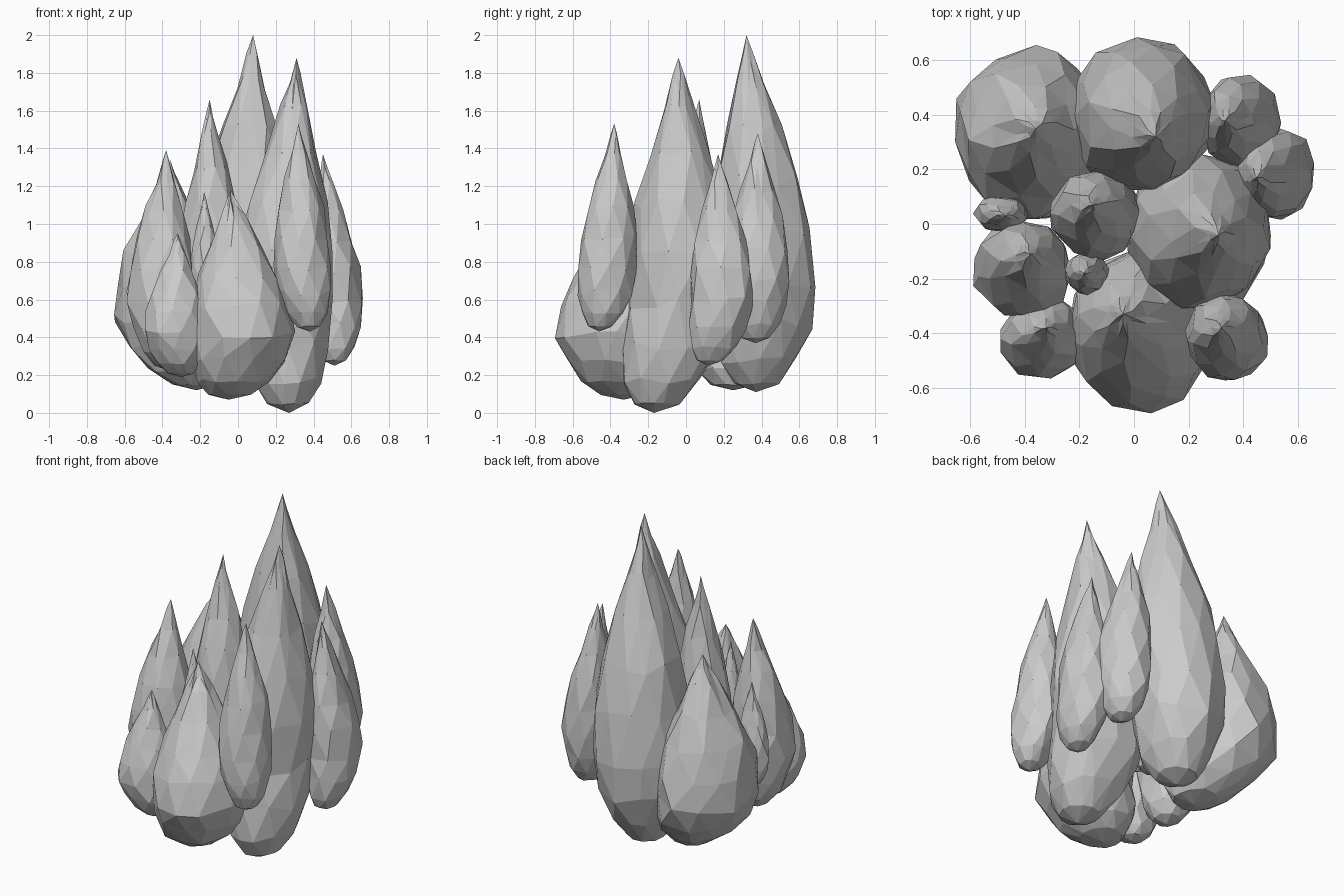
import bpy, bmesh, math, random

if "Cube" in bpy.data.objects:
    bpy.data.objects.remove(bpy.data.objects["Cube"])

random.seed(7)

# Teardrop profile: (height fraction, radius fraction)
PROFILE = [(0.025, 0.42), (0.09, 0.72), (0.19, 0.92), (0.31, 1.0), (0.45, 0.96),
           (0.59, 0.80), (0.73, 0.54), (0.86, 0.27), (0.94, 0.11)]


def bud(name, center, radii, z0, tip, base=None, sides=9):
    """Faceted teardrop whose axis bends from base through center to tip."""
    cx, cy = center
    bx, by = base or center
    tx, ty, tz = tip
    bm = bmesh.new()
    bottom = bm.verts.new((bx, by, z0))
    top = bm.verts.new(tip)
    turn = random.uniform(0, 6.28)
    rings = []
    for i, (t, r) in enumerate(PROFILE):
        # axis position at this height
        if t < 0.31:
            k = (1 - t / 0.31) ** 1.2
            ax, ay = cx + (bx - cx) * k, cy + (by - cy) * k
        else:
            k = (t - 0.31) / 0.69
            ax, ay = cx + (tx - cx) * k, cy + (ty - cy) * k
        ring = []
        for j in range(sides):
            a = turn + 2 * math.pi * (j + 0.5 * (i % 2) + random.uniform(-0.22, 0.22)) / sides
            s = r * random.uniform(0.97, 1.06)
            z = z0 + (tz - z0) * (t + random.uniform(-0.02, 0.02) * min(1, 6 * t))
            z = min(z, tz - 0.03)
            ring.append(bm.verts.new((ax + radii[0] * s * math.cos(a),
                                      ay + radii[1] * s * math.sin(a), z)))
        rings.append(ring)
    for j in range(sides):
        n = (j + 1) % sides
        bm.faces.new((bottom, rings[0][n], rings[0][j]))
        bm.faces.new((rings[-1][j], rings[-1][n], top))
    # staggered triangles between rings
    for i in range(len(rings) - 1):
        lo, hi = rings[i], rings[i + 1]
        for j in range(sides):
            n = (j + 1) % sides
            if i % 2 == 0:
                bm.faces.new((lo[j], lo[n], hi[j]))
                bm.faces.new((lo[n], hi[n], hi[j]))
            else:
                bm.faces.new((lo[j], hi[n], hi[j]))
                bm.faces.new((lo[j], lo[n], hi[n]))
    bmesh.ops.recalc_face_normals(bm, faces=bm.faces)
    me = bpy.data.meshes.new(name)
    bm.to_mesh(me)
    bm.free()
    ob = bpy.data.objects.new(name, me)
    bpy.context.collection.objects.link(ob)
    return ob


# Large buds, leaning into one another at the base
bud("back_bud", (0.025, 0.41), (0.27, 0.28), 0.11, (0.08, 0.32, 2.0), (0.0, 0.37), 11)
bud("right_bud", (0.23, -0.03), (0.26, 0.29), 0.0, (0.31, -0.04, 1.88), (0.27, -0.17), 11)
bud("back_left_bud", (-0.38, 0.33), (0.28, 0.31), 0.12, (-0.36, 0.35, 1.34), (-0.22, 0.25), 11)
bud("front_bud", (0.035, -0.39), (0.265, 0.29), 0.07, (-0.04, -0.33, 1.18), (-0.05, -0.33), 11)

# Medium buds
bud("left_bud", (-0.41, -0.17), (0.18, 0.18), 0.22, (-0.38, -0.11, 1.39), (-0.36, -0.15))
bud("front_left_bud", (-0.335, -0.42), (0.16, 0.15), 0.19, (-0.32, -0.38, 0.95), (-0.30, -0.38))
bud("center_bud", (-0.14, 0.03), (0.165, 0.16), 0.35, (-0.15, 0.07, 1.66), (-0.08, 0.06))
bud("front_right_bud", (0.34, -0.415), (0.15, 0.155), 0.43, (0.32, -0.38, 1.53), (0.38, -0.46))
bud("back_right_bud", (0.395, 0.375), (0.145, 0.17), 0.37, (0.335, 0.38, 1.48), (0.40, 0.37))
bud("far_right_bud", (0.525, 0.19), (0.14, 0.17), 0.25, (0.45, 0.17, 1.37), (0.51, 0.12))

# Small buds
bud("small_left_bud", (-0.485, 0.04), (0.10, 0.07), 0.45, (-0.47, 0.03, 1.08), sides=8)
bud("small_front_bud", (-0.17, -0.18), (0.08, 0.08), 0.50, (-0.18, -0.18, 1.17), sides=8)
